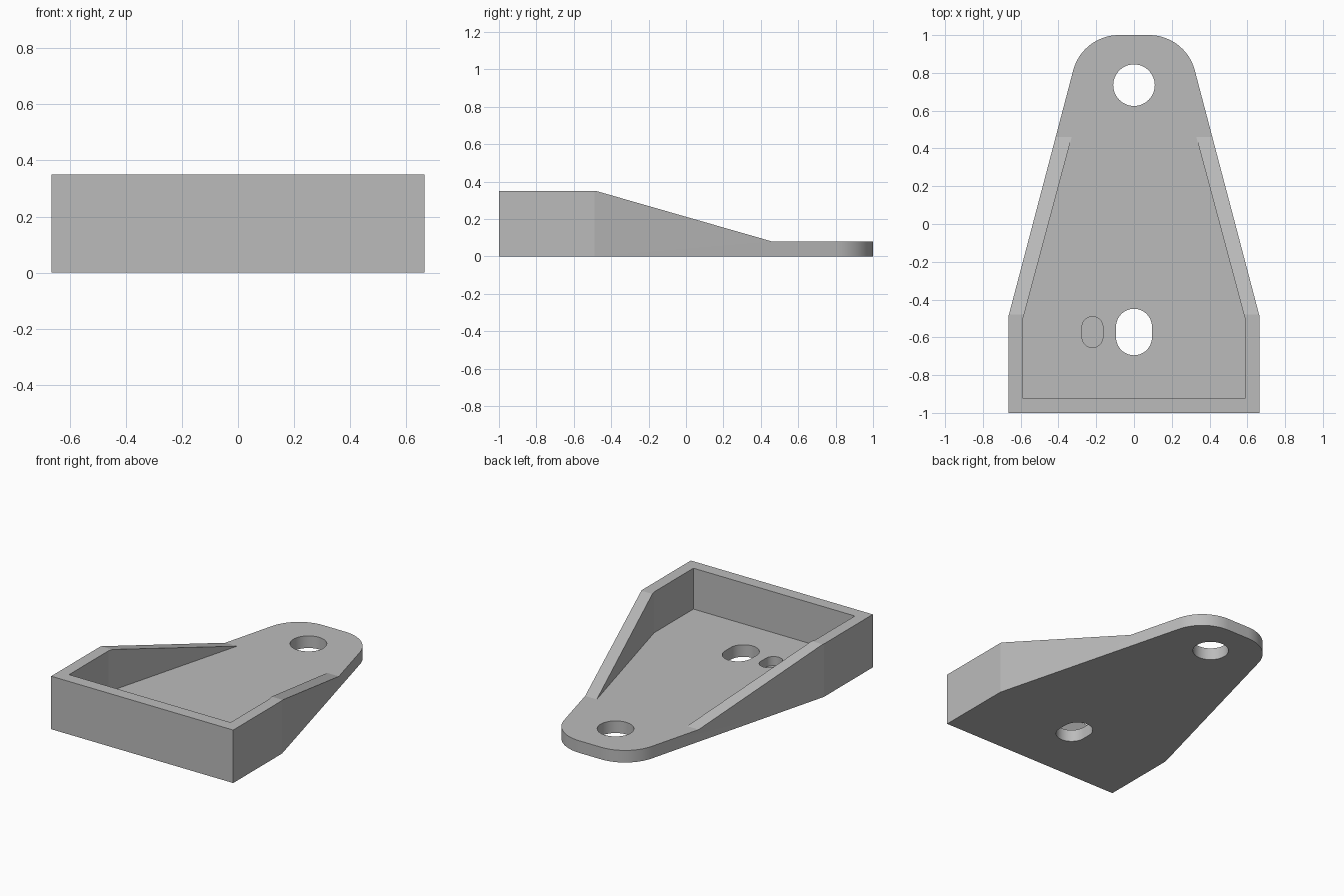
import bpy, bmesh
from math import sin, cos, pi, atan2, radians

cube = bpy.data.objects.get("Cube")
if cube:
    bpy.data.objects.remove(cube, do_unlink=True)

FLOOR, TOP = 0.08, 0.35

grey = bpy.data.materials.new("plain grey")
grey.use_nodes = True
colour = (0.5, 0.5, 0.5, 1)
grey.diffuse_color = colour
grey.node_tree.nodes["Principled BSDF"].inputs["Base Color"].default_value = colour


def prism(name, points, offset):
    """Closed solid made by pushing a flat polygon along an offset."""
    bm = bmesh.new()
    face = bm.faces.new([bm.verts.new(p) for p in points])
    new = bmesh.ops.extrude_face_region(bm, geom=[face])["geom"]
    bmesh.ops.translate(bm, vec=offset, verts=[v for v in new if isinstance(v, bmesh.types.BMVert)])
    bmesh.ops.recalc_face_normals(bm, faces=bm.faces)
    mesh = bpy.data.meshes.new(name)
    bm.to_mesh(mesh)
    bm.free()
    mesh.materials.append(grey)
    obj = bpy.data.objects.new(name, mesh)
    bpy.context.collection.objects.link(obj)
    return obj


def mirrored(half, z):
    """Outline from its right half, reflected in x."""
    return [(x, y, z) for x, y in half] + [(-x, y, z) for x, y in reversed(half)]


def slot(cx, cy, r, half_flat, z, n=24):
    """Circle stretched along y by a straight middle."""
    pts = []
    for end, start in ((1, 0), (-1, pi)):
        for i in range(n + (1 if half_flat else 0)):
            a = start + pi * i / n
            pts.append((cx + r * cos(a), cy + end * half_flat + r * sin(a), z))
    return pts


# Tapered body with a rounded tip
lean = atan2(0.345, 1.29)
tip = [(0.08 + 0.25 * cos(a), 0.75 + 0.25 * sin(a))
       for a in (lean + (pi / 2 - lean) * i / 16 for i in range(17))]
body = prism("bracket_body", mirrored([(0.665, -1), (0.665, -0.49)] + tip, 0), (0, 0, TOP))

# Cutters: sloping rim, tray pocket, through holes and the blind slot
slope = [(-1, -0.48, TOP), (-1, 0.46, FLOOR), (-1, 1.2, FLOOR), (-1, 1.2, 0.6), (-1, -0.48, 0.6)]
pocket = [(0.59, -0.92), (0.59, -0.51), (0.33, 0.46)]
cutters = [
    prism("rim_cutter", slope, (2, 0, 0)),
    prism("pocket_cutter", mirrored(pocket, FLOOR), (0, 0, 0.6)),
    prism("tip_hole_cutter", slot(0, 0.735, 0.11, 0, -0.2), (0, 0, 0.8)),
    prism("centre_hole_cutter", slot(0, -0.572, 0.095, 0.028, -0.2), (0, 0, 0.8)),
    prism("small_slot_cutter", slot(-0.22, -0.572, 0.055, 0.027, 0.02), (0, 0, 0.3)),
]
for cutter in cutters:
    mod = body.modifiers.new(cutter.name, "BOOLEAN")
    mod.operation = "DIFFERENCE"
    mod.solver = "EXACT"
    mod.object = cutter

# Bake the cuts and drop the cutters
bpy.context.view_layer.update()
baked = bpy.data.meshes.new_from_object(body.evaluated_get(bpy.context.evaluated_depsgraph_get()))
body.modifiers.clear()
body.data = baked
for cutter in cutters:
    bpy.data.objects.remove(cutter, do_unlink=True)

bpy.ops.object.select_all(action="DESELECT")
body.select_set(True)
bpy.context.view_layer.objects.active = body
bpy.ops.object.shade_smooth_by_angle(angle=radians(12))
